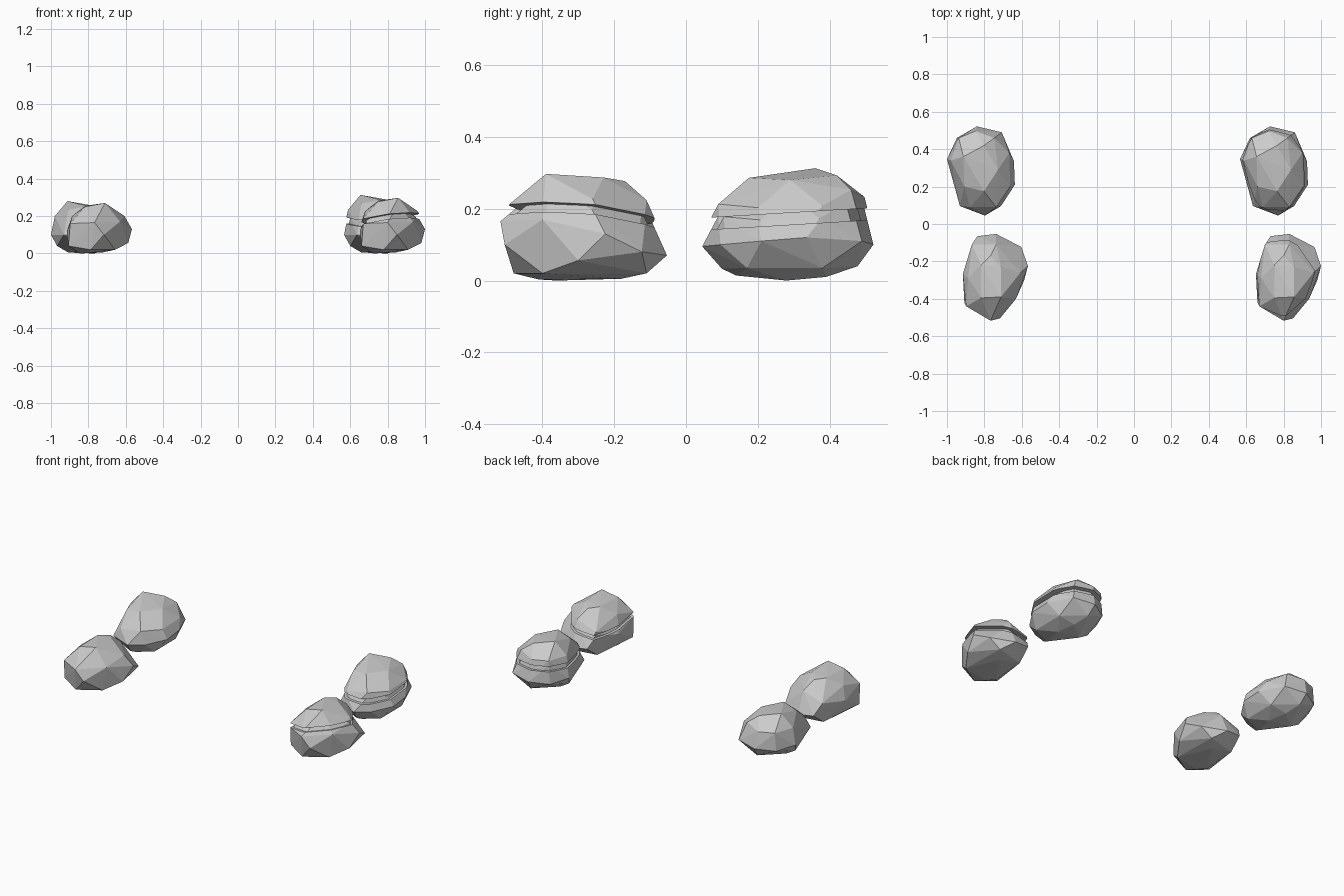
import bpy, bmesh
from mathutils import Vector, Matrix

if "Cube" in bpy.data.objects:
    bpy.data.objects.remove(bpy.data.objects["Cube"])

# Corner points of the two boulder shapes (right-hand position)
BACK = [(.655, .36, .28), (.765, .42, .26), (.84, .29, .247), (.765, .175, .253), (.66, .2, .235),
        (.72, .497, .2), (.82, .46, .22), (.90, .38, .175), (.905, .2, .17), (.83, .09, .18),
        (.69, .09, .16), (.588, .34, .2), (.63, .46, .2),
        (.727, .522, .1), (.86, .49, .11), (.925, .336, .12), (.93, .21, .11), (.856, .096, .1),
        (.77, .045, .095), (.636, .096, .1), (.567, .347, .1), (.62, .46, .09),
        (.74, .478, .04), (.87, .38, .035), (.87, .17, .035), (.75, .1, .033), (.6, .3, .04),
        (.77, .39, .01), (.8, .28, 0), (.76, .14, .014), (.66, .3, .005)]
FRONT = [(.856, -.39, .27), (.75, -.395, .25), (.75, -.22, .255), (.856, -.23, .26), (.8, -.17, .25),
         (.8, -.517, .165), (.83, -.11, .197), (.70, -.11, .15), (.965, -.123, .08), (.96, -.26, .2),
         (1.0, -.225, .13), (.936, -.4, .17), (.98, -.3, .056), (.85, -.505, .1), (.67, -.44, .16),
         (.66, -.42, .04), (.652, -.267, .12), (.68, -.29, .2), (.78, -.48, .02), (.83, -.053, .07),
         (.73, -.065, .08), (.9, -.11, .02), (.91, -.4, .02), (.77, -.41, .003), (.72, -.15, .015),
         (.84, -.18, .005), (.72, -.36, 0)]


def hull(points):
    bm = bmesh.new()
    for p in points:
        bm.verts.new(p)
    res = bmesh.ops.convex_hull(bm, input=bm.verts)
    junk = [g for g in res["geom_interior"] + res["geom_unused"] if isinstance(g, bmesh.types.BMVert)]
    bmesh.ops.delete(bm, geom=list(set(junk)), context='VERTS')
    return bm


def add_to(mesh_bm, bm):
    tmp = bpy.data.meshes.new("tmp")
    bm.to_mesh(tmp)
    bm.free()
    mesh_bm.from_mesh(tmp)
    bpy.data.meshes.remove(tmp)


def half(points, co, no, upper, lift):
    bm = hull(points)
    bmesh.ops.bisect_plane(bm, geom=bm.verts[:] + bm.edges[:] + bm.faces[:], plane_co=co, plane_no=no,
                           clear_inner=upper, clear_outer=not upper)
    rim = [e for e in bm.edges if e.is_boundary]
    bmesh.ops.contextual_create(bm, geom=rim)
    if upper:
        bmesh.ops.translate(bm, verts=bm.verts, vec=(0, 0, lift))
    return bm


def finish(name, bm):
    bmesh.ops.recalc_face_normals(bm, faces=bm.faces)
    mesh = bpy.data.meshes.new(name)
    bm.to_mesh(mesh)
    bm.free()
    bpy.context.collection.objects.link(bpy.data.objects.new(name, mesh))


def boulder(name, points):
    bm = hull([(x - 1.567, y, z) for x, y, z in points])
    finish(name, bm)


def cracked_boulder(name, points, co, no, lift):
    bm = bmesh.new()
    add_to(bm, half(points, co, no, False, lift))
    add_to(bm, half(points, co, no, True, lift))
    # Inner core closes the bottom of the crack
    c = Vector(co)
    core = hull([c + (Vector(p) - c) * .92 for p in points])
    add_to(bm, core)
    finish(name, bm)


# Whole boulders on the left, split ones on the right
boulder("back_left_boulder", BACK)
boulder("front_left_boulder", FRONT)
cracked_boulder("back_right_boulder", BACK, (.75, .28, .155), (0, -.06, 1), .033)
cracked_boulder("front_right_boulder", FRONT, (.82, -.28, .165), (-.15, .1, 1), .027)
